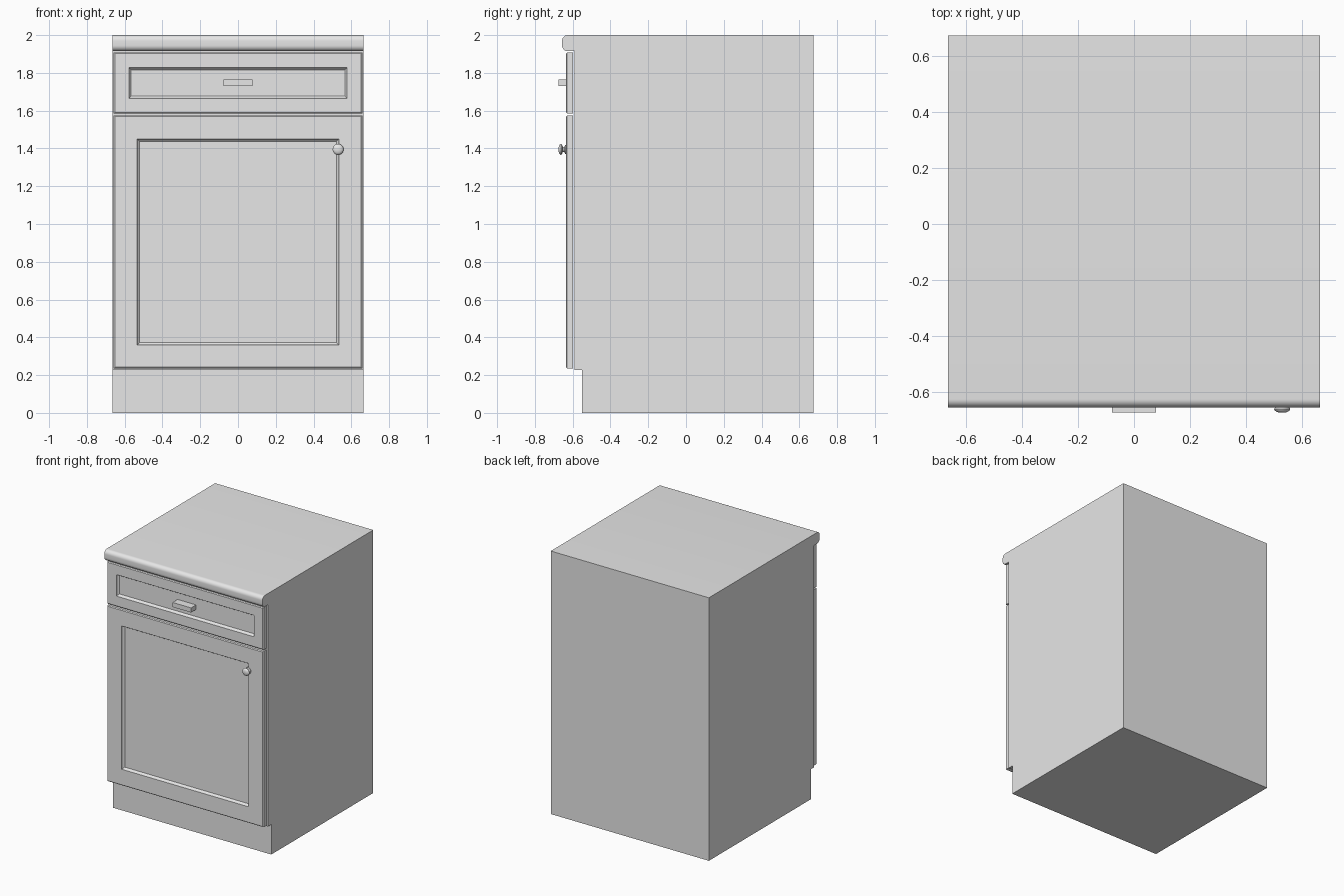
import bpy, bmesh, math

if "Cube" in bpy.data.objects:
    bpy.data.objects.remove(bpy.data.objects["Cube"])

grey = bpy.data.materials.new("plain grey")
grey.use_nodes = True
grey.diffuse_color = (0.8, 0.8, 0.8, 1)
grey.node_tree.nodes["Principled BSDF"].inputs["Base Color"].default_value = (0.8, 0.8, 0.8, 1)

HALF_W = 0.665
BACK = 0.675
FRONT = -0.635


def finish(name, bm, smooth=False):
    bmesh.ops.recalc_face_normals(bm, faces=bm.faces[:])
    mesh = bpy.data.meshes.new(name)
    bm.to_mesh(mesh)
    bm.free()
    mesh.materials.append(grey)
    obj = bpy.data.objects.new(name, mesh)
    bpy.context.collection.objects.link(obj)
    if smooth:
        bpy.ops.object.select_all(action="DESELECT")
        obj.select_set(True)
        bpy.context.view_layer.objects.active = obj
        bpy.ops.object.shade_smooth_by_angle(angle=math.radians(35))
    return obj


def extrude_profile(name, profile, smooth=False):
    """Sweep a (y, z) outline across the full cabinet width."""
    bm = bmesh.new()
    face = bm.faces.new([bm.verts.new((-HALF_W, y, z)) for y, z in profile])
    new = bmesh.ops.extrude_face_region(bm, geom=[face], use_keep_orig=True)["geom"]
    verts = [g for g in new if isinstance(g, bmesh.types.BMVert)]
    bmesh.ops.translate(bm, verts=verts, vec=(2 * HALF_W, 0, 0))
    return finish(name, bm, smooth)


def framed_panel(name, half_w, low, high, border):
    """Front with eased outer edges and a sunken centre, made of nested rectangles."""
    steps = [(0, -0.597), (0, FRONT + 0.006), (0.006, FRONT),
             (border, FRONT), (border + 0.004, FRONT + 0.012),
             (border + 0.012, FRONT + 0.02)]
    bm = bmesh.new()
    rings = []
    for inset, y in steps:
        w, a, b = half_w - inset, low + inset, high - inset
        rings.append([bm.verts.new((x, y, z)) for x, z in ((-w, a), (w, a), (w, b), (-w, b))])
    for r, s in zip(rings, rings[1:]):
        for i in range(4):
            j = (i + 1) % 4
            bm.faces.new((r[i], r[j], s[j], s[i]))
    bm.faces.new(rings[0])
    bm.faces.new(rings[-1])
    return finish(name, bm)


def box(name, x0, x1, y0, y1, z0, z1):
    bm = bmesh.new()
    bmesh.ops.create_cube(bm, size=1)
    for v in bm.verts:
        v.co = (x1 if v.co.x > 0 else x0, y1 if v.co.y > 0 else y0, z1 if v.co.z > 0 else z0)
    return finish(name, bm)


def lathe(name, x, z, profile, sides=24):
    """Turn a (radius, y) outline around an axis pointing forwards."""
    bm = bmesh.new()
    rings = []
    for r, y in profile:
        angles = [2 * math.pi * i / sides for i in range(sides)]
        rings.append([bm.verts.new((x + r * math.cos(a), y, z + r * math.sin(a))) for a in angles])
    for p, q in zip(rings, rings[1:]):
        for i in range(sides):
            j = (i + 1) % sides
            bm.faces.new((p[i], p[j], q[j], q[i]))
    bm.faces.new(rings[0])
    bm.faces.new(rings[-1])
    return finish(name, bm, smooth=True)


# Carcass with the recessed toe kick
extrude_profile("cabinet_body", [(-0.55, 0), (BACK, 0), (BACK, 1.915), (-0.59, 1.915),
                                 (-0.59, 0.228), (-0.55, 0.228)])

# Worktop with a rounded front edge
edge, radius, top, bottom = -0.656, 0.03, 2.0, 1.915
nose = []
for centre_z, start in ((top - radius, 90), (bottom + radius, 180)):
    for i in range(9):
        a = math.radians(start + 90 * i / 8)
        nose.append((edge + radius + radius * math.cos(a), centre_z + radius * math.sin(a)))
extrude_profile("worktop", [(BACK, top)] + nose + [(BACK, bottom)], smooth=True)

# Drawer front and door
framed_panel("drawer_front", 0.658, 1.585, 1.908, 0.08)
framed_panel("door", 0.658, 0.236, 1.574, 0.124)

# Drawer pull, rooted in the sunken centre
box("drawer_pull", -0.078, 0.078, -0.675, -0.61, 1.731, 1.766)

# Turned door knob
lathe("door_knob", 0.53, 1.395, [(0.024, FRONT + 0.02), (0.024, -0.639), (0.014, -0.644),
                                 (0.013, -0.652), (0.026, -0.657), (0.029, -0.662),
                                 (0.026, -0.668), (0.017, -0.673), (0.005, -0.675)])
